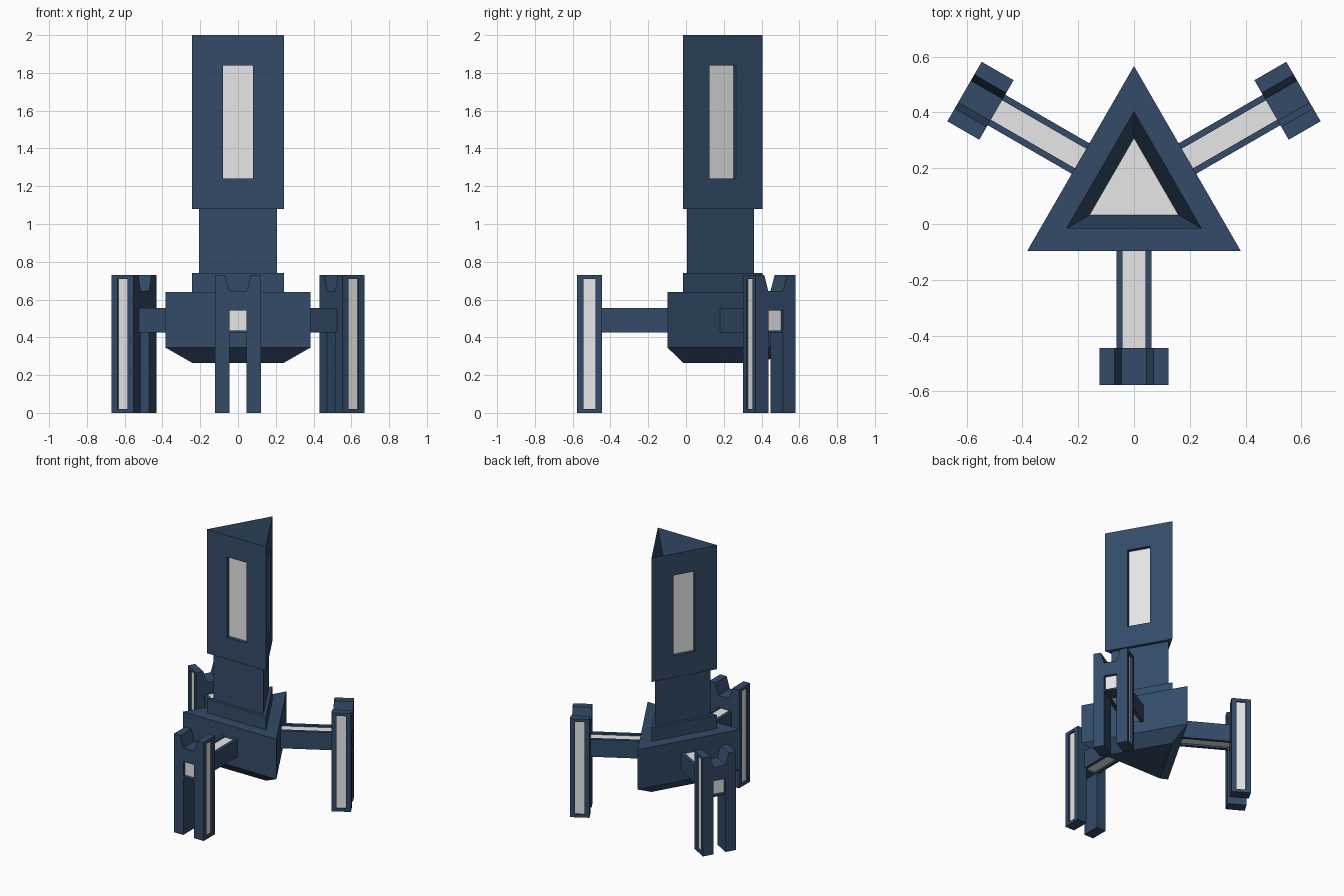
import bpy, bmesh, math
from mathutils import Matrix, Vector

if "Cube" in bpy.data.objects:
    bpy.data.objects.remove(bpy.data.objects["Cube"])

def material(name, rgb):
    m = bpy.data.materials.new(name)
    m.diffuse_color = (*rgb, 1)
    m.use_nodes = True
    m.node_tree.nodes["Principled BSDF"].inputs["Base Color"].default_value = m.diffuse_color
    return m

MATS = [material("navy_blue", (0.033, 0.07, 0.138)),
        material("light_grey", (0.8, 0.8, 0.8))]
CENTRE = Matrix.Translation((0, 0.124, 0))

def loft(rings):
    """Closed solid through a list of equal-length point rings."""
    bm = bmesh.new()
    vs = [[bm.verts.new(p) for p in r] for r in rings]
    n = len(rings[0])
    bm.faces.new(vs[0])
    bm.faces.new(vs[-1])
    for a, b in zip(vs, vs[1:]):
        for i in range(n):
            bm.faces.new((a[i], a[(i + 1) % n], b[(i + 1) % n], b[i]))
    bmesh.ops.recalc_face_normals(bm, faces=bm.faces[:])
    bm.normal_update()
    return bm

def recess(bm, face, depth, scale):
    """Sunken grey panel, sized by per-axis scale of its face."""
    c = face.calc_center_median()
    target = [c + (v.co - c) * Vector(scale) for v in face.verts]
    bmesh.ops.inset_individual(bm, faces=[face], thickness=0.001)
    for v, t in zip(face.verts, target):
        v.co = t
    n = face.normal.copy()
    bmesh.ops.inset_individual(bm, faces=[face], thickness=0.0)
    for v, t in zip(face.verts, target):
        v.co = t - n * depth
    face.material_index = 1

def finish(bm, name, matrix=CENTRE):
    bm.transform(matrix)
    me = bpy.data.meshes.new(name)
    bm.to_mesh(me)
    bm.free()
    for m in MATS:
        me.materials.append(m)
    bpy.context.collection.objects.link(bpy.data.objects.new(name, me))

def tri(r, z):
    return [(r * math.cos(a), r * math.sin(a), z)
            for a in (math.radians(90 + 120 * k) for k in range(3))]

def box(x, y0, y1, z0, z1):
    return loft([[(-x, y, z0), (x, y, z0), (x, y, z1), (-x, y, z1)]
                 for y in (y0, y1)])

# triangular core
finish(loft([tri(0.28, 0.265), tri(0.442, 0.345), tri(0.442, 0.64)]), "hull")
finish(loft([tri(0.28, 0.63), tri(0.28, 0.74)]), "collar")
finish(loft([tri(0.237, 0.73), tri(0.237, 1.09)]), "neck")

# tower with side windows and funnel-shaped open top
bm = loft([tri(0.28, 1.08), tri(0.28, 2.0)])
for f in bm.faces[:]:
    if abs(f.normal.z) < 0.5:
        bmesh.ops.inset_individual(bm, faces=[f], thickness=0.162, use_even_offset=True)
        bmesh.ops.inset_individual(bm, faces=[f], thickness=0, depth=-0.025)
        f.material_index = 1
    elif f.normal.z > 0.5:
        bmesh.ops.inset_individual(bm, faces=[f], thickness=0.048, depth=-0.2,
                                   use_even_offset=True)
        f.material_index = 1
finish(bm, "tower")

# fork-shaped leg outline, right half then mirrored
half = [(0.045, 0.555), (0.045, 0), (0.123, 0), (0.123, 0.73), (0.07, 0.73), (0.045, 0.645)]
outline = half + [(-x, z) for x, z in reversed(half)]

# three arms, each with a forked leg
for k in range(3):
    m = CENTRE @ Matrix.Rotation(math.radians(120 * k), 4, 'Z')
    tag = ("front", "right", "left")[k]

    bm = box(0.063, -0.6, -0.15, 0.425, 0.555)
    for f in [f for f in bm.faces if abs(f.normal.z) > 0.9]:
        recess(bm, f, 0.012, (0.64, 0.999, 1))
    finish(bm, tag + "_arm", m)

    bm = loft([[(x, y, z) for x, z in outline] for y in (-0.701, -0.569)])
    for f in [f for f in bm.faces if abs(f.calc_center_median().x) > 0.122]:
        recess(bm, f, 0.012, (1, 0.48, 0.94))
    finish(bm, tag + "_leg", m)

    bm = box(0.045, -0.701, -0.59, 0.425, 0.555)
    for f in [f for f in bm.faces if f.normal.y < -0.9]:
        recess(bm, f, 0.02, (0.98, 1, 0.82))
    finish(bm, tag + "_arm_end", m)
